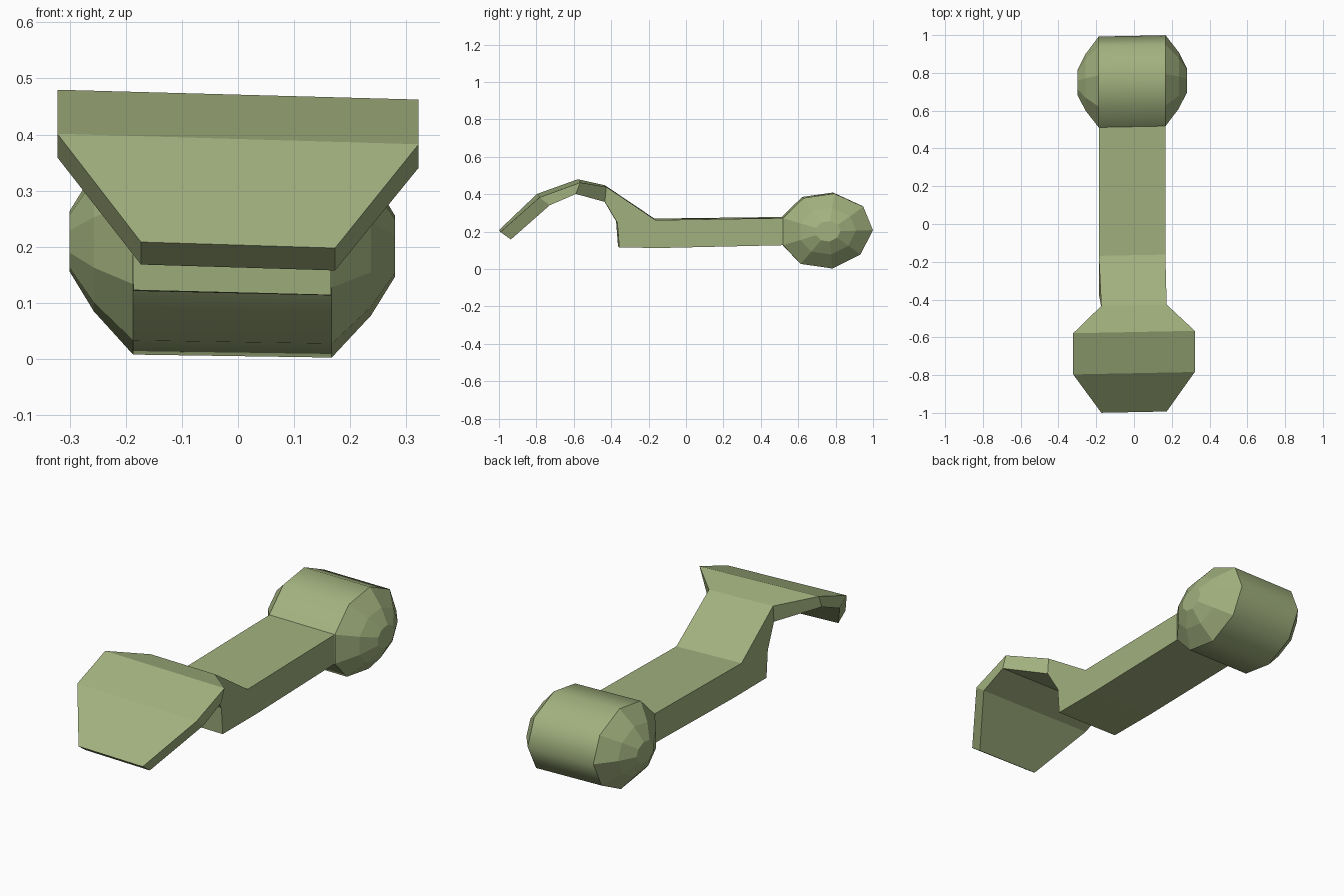
import bpy, bmesh

if "Cube" in bpy.data.objects:
    bpy.data.objects.remove(bpy.data.objects["Cube"])

olive = bpy.data.materials.new("olive")
olive.diffuse_color = (0.36, 0.44, 0.21, 1)
olive.use_nodes = True
olive.node_tree.nodes["Principled BSDF"].inputs["Base Color"].default_value = olive.diffuse_color


def skew(x, y, z):
    """Slight hand-made twist: the whole piece leans and yaws a little."""
    return (x, y + 0.02 * x, z - (0.022 - 0.009 * y) * x)


def finish(bm, name):
    bmesh.ops.recalc_face_normals(bm, faces=bm.faces)
    mesh = bpy.data.meshes.new(name)
    bm.to_mesh(mesh)
    bm.free()
    mesh.materials.append(olive)
    obj = bpy.data.objects.new(name, mesh)
    bpy.context.collection.objects.link(obj)
    return obj


def bridge(bm, a, b, skip=()):
    """Quads between two closed rings of equal length."""
    n = len(a)
    return [bm.faces.new((a[i], a[(i + 1) % n], b[(i + 1) % n], b[i]))
            for i in range(n) if i not in skip]


# Curved flared plate: half width, top (y, z), underside (y, z)
bm = bmesh.new()
sections = [
    (0.173, (-0.996, 0.203), (-0.94, 0.163)),
    (0.322, (-0.79, 0.392), (-0.735, 0.350)),
    (0.322, (-0.572, 0.471), (-0.595, 0.410)),
    (0.173, (-0.43, 0.443), (-0.437, 0.363)),
]
rings = []
for w, top, low in sections:
    rings.append([bm.verts.new(skew(x, *p)) for x, p in
                  ((-w, top), (w, top), (w, low), (-w, low))])
for a, b in zip(rings, rings[1:]):
    bridge(bm, a, b)
bm.faces.new(rings[0])
finish(bm, "flared_plate")

# Handle: side profile extruded across x, open where it meets plate and barrel
bm = bmesh.new()
profile = [(-0.43, 0.443), (-0.165, 0.265), (0.515, 0.275), (0.515, 0.13),
           (-0.1, 0.117), (-0.36, 0.118), (-0.37, 0.25), (-0.437, 0.363)]
sides = []
for s in (-1, 1):
    ring = []
    for i, (y, z) in enumerate(profile):
        x = s * 0.173 if i in (0, 7) else -0.01 + s * 0.176
        ring.append(bm.verts.new(skew(x, y, z)))
    sides.append(ring)
bridge(bm, *sides, skip=(2, 7))
for ring in sides:
    bm.faces.new(ring)
finish(bm, "handle")

# Barrel: nine-sided drum with faceted domed ends
bm = bmesh.new()
cy, cz = 0.755, 0.205
outline = [(0.515, 0.275), (0.625, 0.382), (0.79, 0.406), (0.945, 0.335),
           (0.996, 0.21), (0.93, 0.08), (0.78, 0.005), (0.61, 0.03), (0.515, 0.13)]


def barrel_ring(x, scale):
    return [bm.verts.new(skew(x, cy + (y - cy) * scale, cz + (z - cz) * scale))
            for y, z in outline]


ends = []
for s in (-1, 1):
    dome = [barrel_ring(-0.01 + s * x, k)
            for x, k in ((0.177, 1), (0.247, 0.62), (0.29, 0.27))]
    for a, b in zip(dome, dome[1:]):
        bridge(bm, a, b)
    bm.faces.new(dome[-1])
    ends.append(dome[0])
for f in bridge(bm, *ends, skip=(8,)):
    f.smooth = True
for e in bm.edges:
    if any(not f.smooth for f in e.link_faces):
        e.smooth = False
finish(bm, "barrel")
